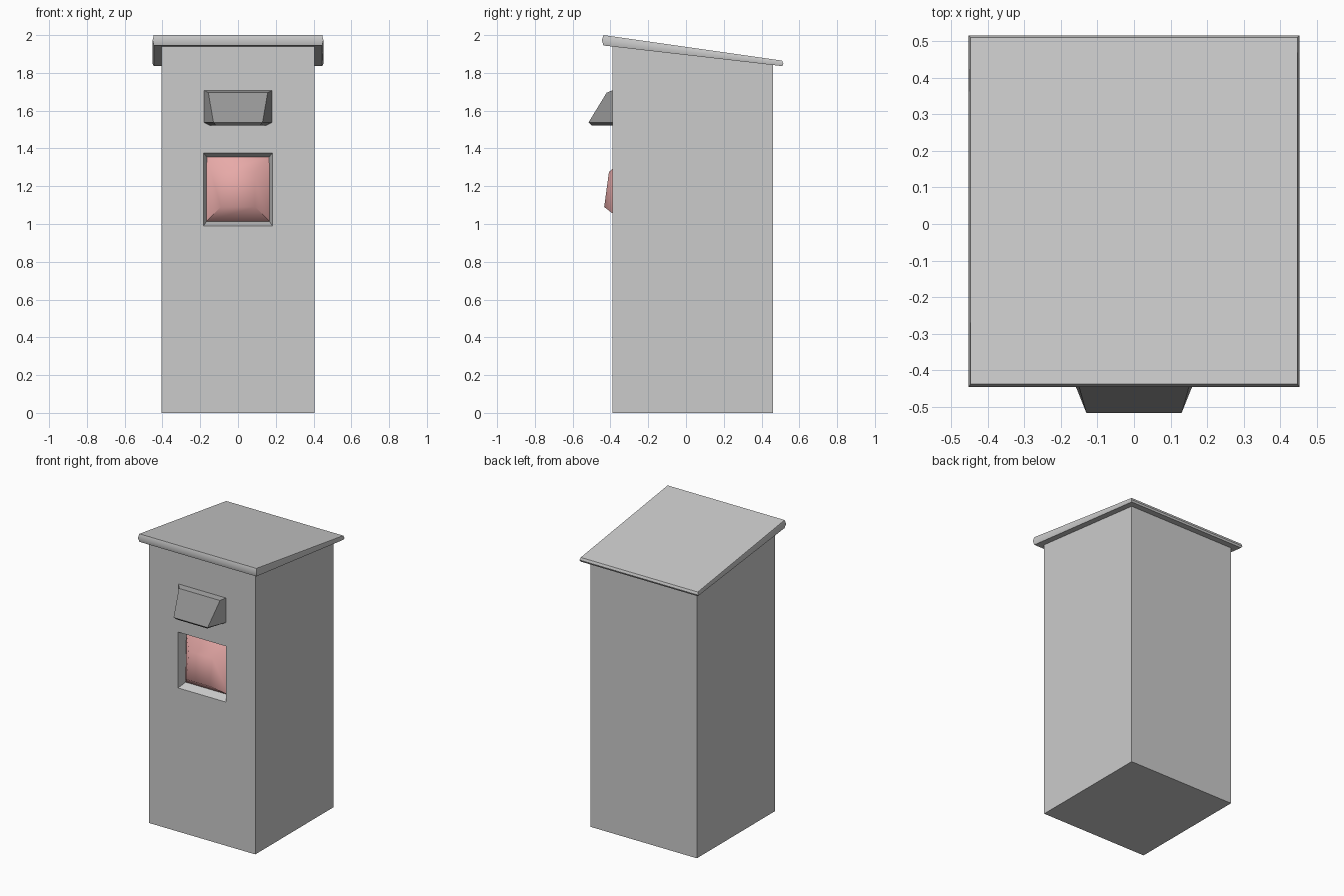
import bpy, bmesh

if "Cube" in bpy.data.objects:
    bpy.data.objects.remove(bpy.data.objects["Cube"])


def loft(name, rings, caps=(True, True), smooth=None):
    """Skin a list of matching four-point rings, optionally capping the ends."""
    bm = bmesh.new()
    loops = [[bm.verts.new(p) for p in ring] for ring in rings]
    for a, b in zip(loops, loops[1:]):
        for i in range(4):
            j = (i + 1) % 4
            bm.faces.new((a[i], a[j], b[j], b[i]))
    for loop, cap in zip((loops[0], loops[-1]), caps):
        if cap:
            bm.faces.new(loop)
    bmesh.ops.recalc_face_normals(bm, faces=bm.faces)
    mesh = bpy.data.meshes.new(name)
    bm.to_mesh(mesh)
    bm.free()
    obj = bpy.data.objects.new(name, mesh)
    bpy.context.collection.objects.link(obj)
    if smooth:
        bpy.ops.object.select_all(action='DESELECT')
        obj.select_set(True)
        bpy.context.view_layer.objects.active = obj
        bpy.ops.object.shade_smooth_by_angle(angle=smooth)
    return obj


def upright(w, y, z0, z1, y_top=None):
    """Rectangle facing the front; y_top leans its upper edge."""
    yt = y if y_top is None else y_top
    return [(-w, y, z0), (w, y, z0), (w, yt, z1), (-w, yt, z1)]


def level(wf, yf, zf, wb, yb, zb):
    """Trapezoid lying flat: front edge then back edge."""
    return [(-wf, yf, zf), (wf, yf, zf), (wb, yb, zb), (-wb, yb, zb)]


def paint(obj, name, rgb):
    mat = bpy.data.materials.new(name)
    mat.diffuse_color = (*rgb, 1)
    mat.use_nodes = True
    mat.node_tree.nodes["Principled BSDF"].inputs["Base Color"].default_value = mat.diffuse_color
    obj.data.materials.append(mat)


# Cabinet body with sloped top and a chamfered window recess
loft("cabinet_body", [
    upright(0.405, 0.46, 0, 1.85),
    upright(0.405, -0.39, 0, 1.945),
    upright(0.183, -0.39, 0.99, 1.375),
    upright(0.165, -0.325, 1.015, 1.355),
])

# Sloping roof slab, thinner at the back, with a softly rounded rim
loft("roof", [
    level(0.446, -0.437, 1.945, 0.446, 0.509, 1.836),
    level(0.452, -0.445, 1.973, 0.452, 0.515, 1.848),
    level(0.446, -0.437, 2.0, 0.446, 0.509, 1.865),
], smooth=0.7)

# Bulging tilted screen set in the recess
screen = loft("screen", [
    upright(0.166, -0.335, 1.014, 1.356, -0.325),
    upright(0.09, -0.433, 1.09, 1.275, -0.408),
], caps=(False, True), smooth=1.2)
paint(screen, "screen_red", (0.8, 0.4, 0.39))

# Dark wedge hood above the screen
hood = loft("hood", [
    level(0.115, -0.5, 1.522, 0.15, -0.385, 1.522),
    level(0.13, -0.516, 1.538, 0.183, -0.385, 1.538),
    level(0.157, -0.42, 1.695, 0.183, -0.385, 1.71),
])
paint(hood, "hood_dark", (0.3, 0.3, 0.3))
